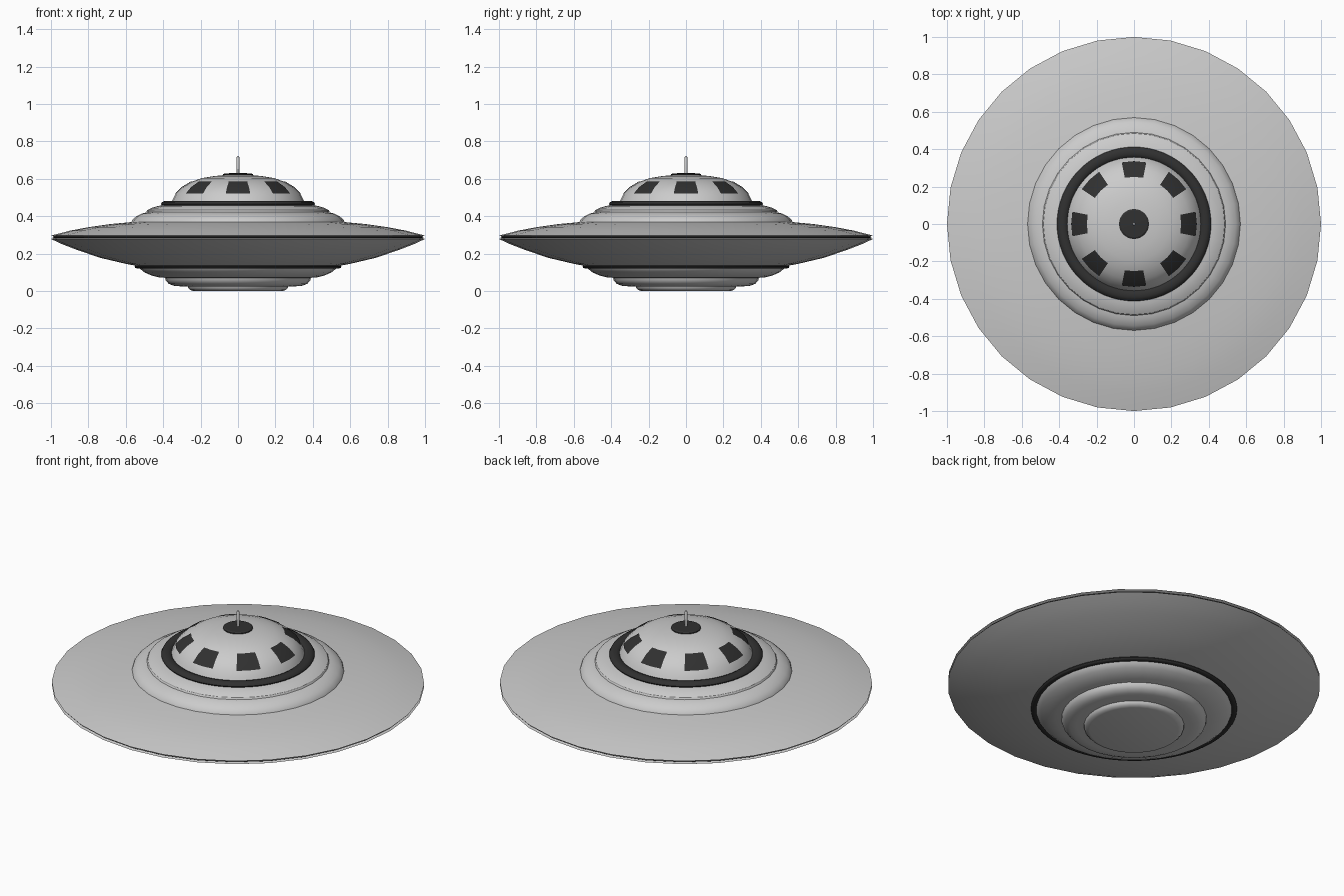
import bpy, bmesh
from math import sin, cos, pi, radians

if "Cube" in bpy.data.objects:
    bpy.data.objects.remove(bpy.data.objects["Cube"])

dark = bpy.data.materials.new("dark_trim")
dark.diffuse_color = (0.03, 0.03, 0.03, 1)
dark.use_nodes = True
dark.node_tree.nodes["Principled BSDF"].inputs["Base Color"].default_value = dark.diffuse_color


def finish(name, bm, mat=None, angle=30):
    bmesh.ops.recalc_face_normals(bm, faces=bm.faces)
    mesh = bpy.data.meshes.new(name)
    bm.to_mesh(mesh)
    bm.free()
    ob = bpy.data.objects.new(name, mesh)
    bpy.context.collection.objects.link(ob)
    if mat:
        mesh.materials.append(mat)
    bpy.context.view_layer.objects.active = ob
    ob.select_set(True)
    bpy.ops.object.shade_smooth_by_angle(angle=radians(angle))
    ob.select_set(False)
    return ob


def lathe(name, profile, mat=None, sides=32, closed=False, angle=30):
    """Spin (radius, height) points around z; radius 0 closes the end."""
    bm = bmesh.new()
    rings = []
    for r, z in profile:
        n = 1 if r == 0 else sides
        rings.append([bm.verts.new((r * cos(2 * pi * i / sides), r * sin(2 * pi * i / sides), z))
                      for i in range(n)])
    pairs = list(zip(rings, rings[1:]))
    if closed:
        pairs.append((rings[-1], rings[0]))
    for a, b in pairs:
        for i in range(sides):
            j = (i + 1) % sides
            quad = [a[i % len(a)], a[j % len(a)], b[j % len(b)], b[i % len(b)]]
            bm.faces.new(list(dict.fromkeys(quad)))
    return finish(name, bm, mat, angle)


def ring(name, r, z, w, h, sides=64):
    """Dark ring with an oval cross-section."""
    pts = [(r + w * cos(2 * pi * k / 10), z + h * sin(2 * pi * k / 10)) for k in range(10)]
    return lathe(name, pts, dark, sides, closed=True, angle=50)


# Saucer: upper and lower shells with a recessed dark rim between them
lathe("upper_hull", [(0.985, 0.291), (1.0, 0.296), (0.9, 0.322), (0.8, 0.341),
                     (0.68, 0.358), (0.54, 0.371)])
lathe("rim_band", [(0.985, 0.291), (0.992, 0.287), (0.985, 0.283)], dark)
lathe("lower_hull", [(0.985, 0.283), (1.0, 0.278), (0.94, 0.250), (0.87, 0.223), (0.74, 0.178),
                     (0.6, 0.145), (0.52, 0.130)])

# Stepped collars under the dome
lathe("lower_collar", [(0.57, 0.366), (0.565, 0.380), (0.545, 0.398), (0.515, 0.414),
                       (0.48, 0.422), (0.44, 0.424)])
lathe("upper_collar", [(0.49, 0.422), (0.485, 0.432), (0.465, 0.443), (0.43, 0.454),
                       (0.39, 0.460), (0.34, 0.465)])
ring("dome_ring", 0.382, 0.464, 0.030, 0.018)

# Dome, cap and antenna
dome_profile = [(0.362, 0.464), (0.351, 0.485), (0.334, 0.519), (0.298, 0.554), (0.250, 0.583),
                (0.195, 0.603), (0.13, 0.614), (0.07, 0.620), (0, 0.622)]
lathe("dome", dome_profile)
lathe("dome_cap", [(0.08, 0.612), (0.08, 0.624), (0.072, 0.629), (0, 0.630)], dark)
lathe("antenna", [(0.008, 0.62), (0.008, 0.712), (0.005, 0.72), (0, 0.721)], sides=12)

# Eight windows lying on the dome surface
bm = bmesh.new()
step = 2 * pi / 32
for w in range(8):
    grid = [[bm.verts.new(((r + 0.002) * cos(w * pi / 4 + k * step),
                           (r + 0.002) * sin(w * pi / 4 + k * step), z + 0.002))
             for k in (-1, 0, 1)] for r, z in dome_profile[2:5]]
    for a, b in zip(grid, grid[1:]):
        for k in range(2):
            bm.faces.new((a[k], a[k + 1], b[k + 1], b[k]))
finish("windows", bm, dark)

# Stepped underside
ring("belly_ring", 0.535, 0.130, 0.018, 0.010)
lathe("belly_upper_step", [(0.53, 0.132), (0.522, 0.117), (0.498, 0.098), (0.46, 0.082),
                           (0.42, 0.072), (0.36, 0.069)])
lathe("belly_middle_step", [(0.39, 0.072), (0.386, 0.055), (0.37, 0.038), (0.345, 0.028),
                            (0.31, 0.025), (0.25, 0.025)])
lathe("belly_bottom_step", [(0.27, 0.028), (0.266, 0.015), (0.256, 0.005), (0.238, 0.0), (0, 0.0)])
